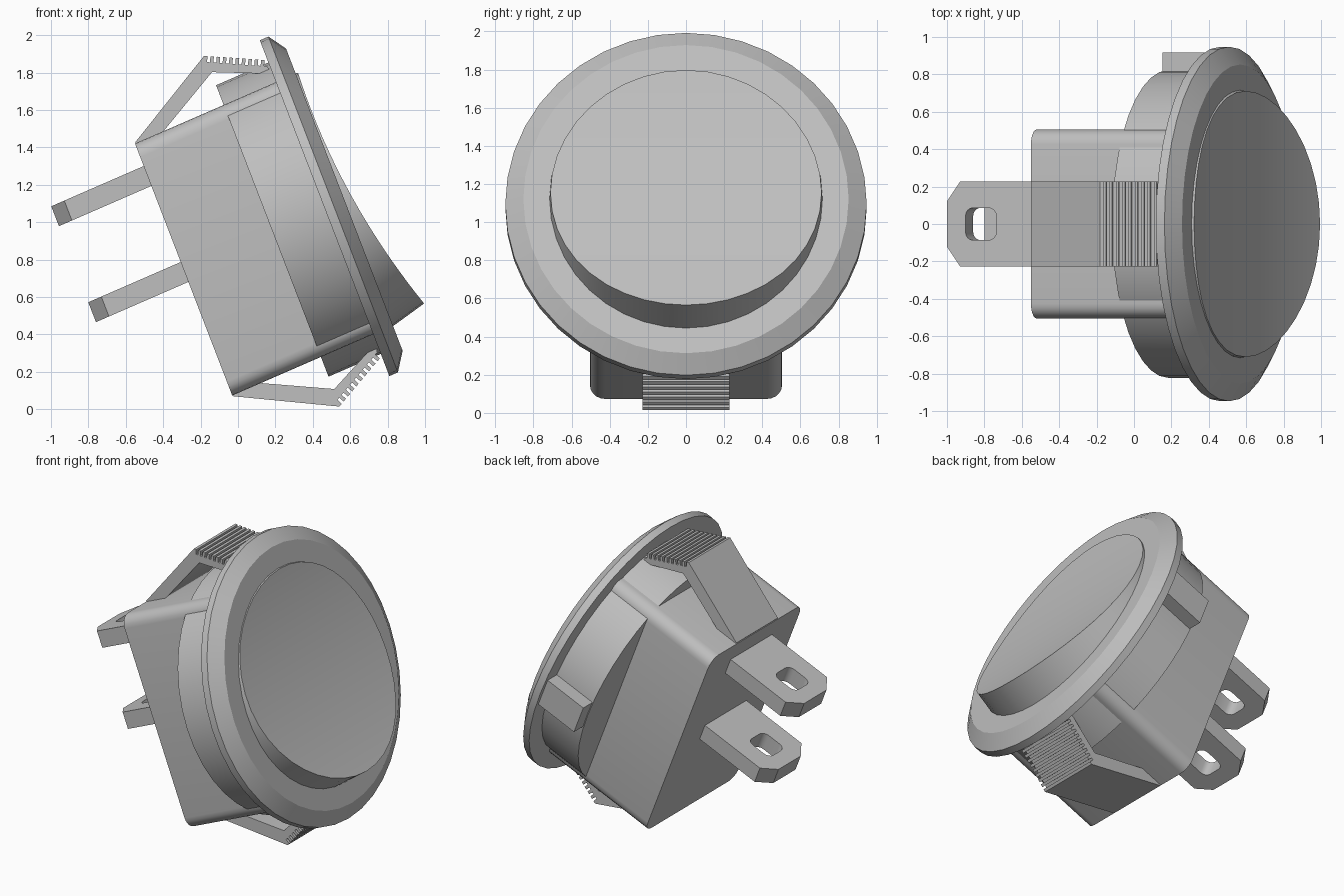
import bpy, bmesh
from math import sin, cos, pi
from mathutils import Matrix, Vector

cube = bpy.data.objects.get("Cube")
if cube:
    bpy.data.objects.remove(cube)

mat = bpy.data.materials.new("light_grey")
mat.use_nodes = True
grey = (0.52, 0.52, 0.52, 1)
mat.diffuse_color = grey
mat.node_tree.nodes["Principled BSDF"].inputs["Base Color"].default_value = grey

# Switch frame: x = outward along the barrel, y = sideways, z = up the panel
TILT = Matrix(((0.917, 0, -0.36, 0.463),
               (0, 0.985, 0, 0),
               (0.399, 0, 0.933, 1.075),
               (0, 0, 0, 1)))
SEG = 40
parts = []


def finish(name, bm):
    bmesh.ops.remove_doubles(bm, verts=bm.verts, dist=1e-5)
    bmesh.ops.recalc_face_normals(bm, faces=bm.faces)
    bm.transform(TILT)
    mesh = bpy.data.meshes.new(name)
    bm.to_mesh(mesh)
    bm.free()
    mesh.materials.append(mat)
    ob = bpy.data.objects.new(name, mesh)
    bpy.context.collection.objects.link(ob)
    parts.append(ob)
    return ob


def prism(name, loops, place, lo, hi):
    """Fill flat outlines (later ones are holes) and extrude from lo to hi."""
    bm = bmesh.new()
    edges = []
    for loop in loops:
        vs = [bm.verts.new(place(a, b, lo)) for a, b in loop]
        edges += [bm.edges.new((vs[i - 1], vs[i])) for i in range(len(vs))]
    bmesh.ops.triangle_fill(bm, edges=edges, use_beauty=True)
    ext = bmesh.ops.extrude_face_region(bm, geom=bm.faces[:], use_keep_orig=True)
    shift = Vector(place(0, 0, hi)) - Vector(place(0, 0, lo))
    bmesh.ops.translate(bm, vec=shift,
                        verts=[g for g in ext["geom"] if isinstance(g, bmesh.types.BMVert)])
    return finish(name, bm)


def rounded(cx, cy, hx, hy, r, n=5):
    """Outline of a rounded rectangle."""
    pts = []
    for k, (sx, sy) in enumerate(((1, 1), (-1, 1), (-1, -1), (1, -1))):
        for i in range(n + 1):
            t = (k + i / n) * pi / 2
            pts.append((cx + sx * (hx - r) + r * cos(t), cy + sy * (hy - r) + r * sin(t)))
    return pts


def turned(name, profile):
    """Round part from (depth, radius) pairs, capped at both ends."""
    bm = bmesh.new()
    rings = [[bm.verts.new((d, r * sin(2 * pi * i / SEG), r * cos(2 * pi * i / SEG)))
              for i in range(SEG)] for d, r in profile]
    for a, b in zip(rings, rings[1:]):
        for i in range(SEG):
            bm.faces.new((a[i - 1], a[i], b[i], b[i - 1]))
    bm.faces.new(rings[0])
    bm.faces.new(rings[-1])
    return finish(name, bm)


def along_depth(a, b, h): return (h, a, b)
def along_side(a, b, h): return (a, h, b)
def along_up(a, b, h): return (a, b, h)


# Round bezel, barrel and rear housing
turned("bezel", [(0, 0.962), (0.05, 0.962), (0.115, 0.866)])
turned("barrel", [(-0.305, 0.835), (0.01, 0.835)])
prism("housing", [rounded(0, 0, 0.512, 0.722, 0.08)], along_depth, -0.822, 0)

# Key on one side of the barrel
prism("side_key", [[(0.8, -0.1), (0.93, -0.1), (0.93, 0.1), (0.8, 0.1)]],
      along_depth, -0.3, 0.01)

# Rocker button with a scooped, sloping face
bm = bmesh.new()
base, rim = [], []
for i in range(SEG):
    t = 2 * pi * i / SEG
    y, z = sin(t), cos(t)
    s = z
    depth = 0.155 - 0.0925 * s + 0.0655 * s * s
    base.append(bm.verts.new((0.1, 0.728 * y, 0.728 * z)))
    rim.append(bm.verts.new((depth, 0.722 * y, 0.02 + 0.7 * z)))
for i in range(SEG):
    bm.faces.new((base[i - 1], base[i], rim[i], rim[i - 1]))
for i in range(SEG // 2):
    strip = [rim[i], rim[i + 1], rim[-i - 1], rim[-i % SEG]]
    bm.faces.new(list(dict.fromkeys(strip)))
bm.faces.new(base)
finish("rocker", bm)

# Two blade terminals with chamfered tips and rounded slots
blade = [(-0.8, -0.232), (-0.8, 0.232), (-1.285, 0.232), (-1.361, 0.125),
         (-1.361, -0.125), (-1.285, -0.232)]
slot = rounded(-1.165, 0, 0.09, 0.088, 0.045, 4)
for name, z in (("upper_terminal", 0.536), ("lower_terminal", -0.014)):
    prism(name, [blade, slot], along_up, z - 0.057, z + 0.057)

# Snap clips with ribbed ends, top and bottom
TEETH = 10
top, end = Vector((-0.308, 1.005)), Vector((0, 0.848))
step = (end - top) / TEETH
notch = Vector((-step.y, step.x)).normalized() * -0.032
clip = [Vector((-0.818, 0.728))]
for i in range(TEETH):
    a = top + step * i
    b = a + step * 0.55
    clip += [a, b, b + notch, a + step + notch]
clip += [Vector((0, 0.77)), Vector((-0.3, 0.908)), Vector((-0.697, 0.7)),
         Vector((-0.818, 0.7))]
for name, s in (("top_clip", 1), ("bottom_clip", -1)):
    prism(name, [[(p.x, p.y * s) for p in clip]], along_side, -0.232, 0.232)

# Smooth the round walls, keep the corners crisp
bpy.ops.object.select_all(action='DESELECT')
for ob in parts:
    ob.select_set(True)
bpy.context.view_layer.objects.active = parts[0]
bpy.ops.object.shade_smooth_by_angle(angle=0.5)
